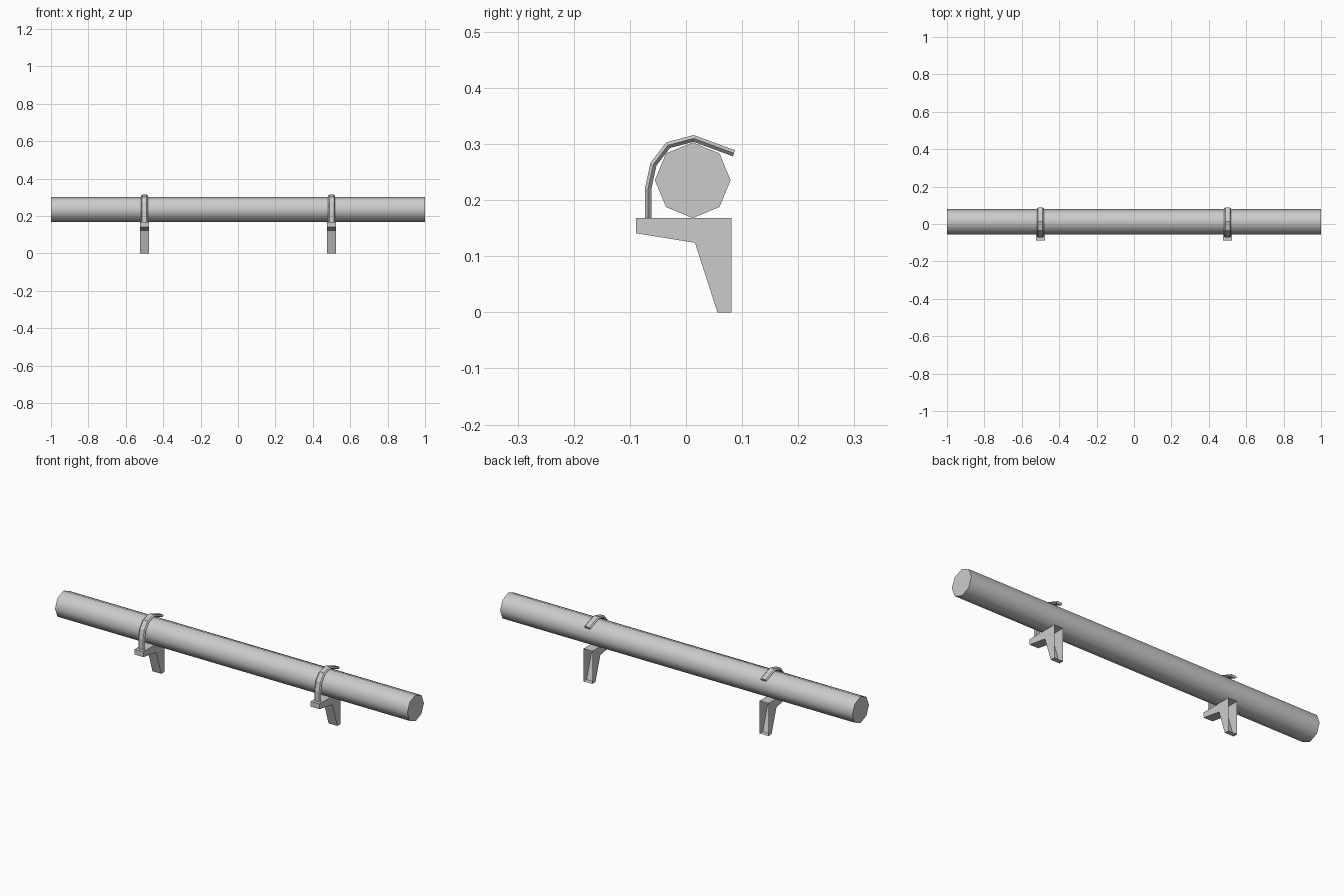
import bpy, bmesh, math
from mathutils import Vector

if "Cube" in bpy.data.objects:
    bpy.data.objects.remove(bpy.data.objects["Cube"])


def make_object(name, bm):
    bmesh.ops.recalc_face_normals(bm, faces=bm.faces)
    mesh = bpy.data.meshes.new(name)
    bm.to_mesh(mesh)
    bm.free()
    ob = bpy.data.objects.new(name, mesh)
    bpy.context.collection.objects.link(ob)
    return ob


def skin(bm, rings, open_edges=(), caps=True):
    """Join rings of points with quads, leaving out the listed sides."""
    vs = [[bm.verts.new(p) for p in ring] for ring in rings]
    n = len(vs[0])
    for a, b in zip(vs, vs[1:]):
        for i in range(n):
            if i not in open_edges:
                j = (i + 1) % n
                bm.faces.new((a[i], a[j], b[j], b[i]))
    if caps:
        bm.faces.new(vs[0])
        bm.faces.new(vs[-1])


# eight-sided rail, smooth along its length with flat ends
bm = bmesh.new()
ring = [(0.012 + 0.0675 * math.sin(k * math.pi / 4),
         0.2355 + 0.0675 * math.cos(k * math.pi / 4)) for k in range(8)]
skin(bm, [[(x, y, z) for y, z in ring] for x in (-1, 1)])
rail = make_object("rail", bm)
for f in rail.data.polygons:
    f.use_smooth = len(f.vertices) == 4
for e in rail.data.edges:
    a, b = (rail.data.vertices[i].co for i in e.vertices)
    e.use_edge_sharp = abs(a.x - b.x) < 0.1

BRACKET = [(-0.089, 0.168), (0.081, 0.168), (0.081, 0), (0.056, 0),
           (0.016, 0.124), (-0.089, 0.141)]
STRAP = [(-0.0675, 0.166), (-0.0675, 0.22), (-0.058, 0.264),
         (-0.032, 0.298), (0.0135, 0.310), (0.0855, 0.2835)]
# flattened hexagon: offset across the strap, offset outward
SECTION = [(-0.018, 0), (-0.012, 0.0057), (0.012, 0.0057),
           (0.018, 0), (0.012, -0.0057), (-0.012, -0.0057)]

for side, cx in (("left", -0.5), ("right", 0.5)):
    # bracket: folded channel, open at the back
    bm = bmesh.new()
    skin(bm, [[(cx + dx, y, z) for y, z in BRACKET] for dx in (-0.025, 0.025)],
         open_edges=(1,))
    make_object(side + "_bracket", bm)

    # strap: hexagonal section swept with mitred corners
    pts = [Vector(p) for p in STRAP]
    dirs = [(b - a).normalized() for a, b in zip(pts, pts[1:])]
    rings = []
    for i, p in enumerate(pts):
        d0, d1 = dirs[max(i - 1, 0)], dirs[min(i, len(dirs) - 1)]
        t = (d0 + d1).normalized()
        normal = Vector((-t.y, t.x)) / t.dot(d0)
        rings.append([(cx + w, *(p + normal * h)) for w, h in SECTION])
    bm = bmesh.new()
    skin(bm, rings)
    make_object(side + "_strap", bm)
